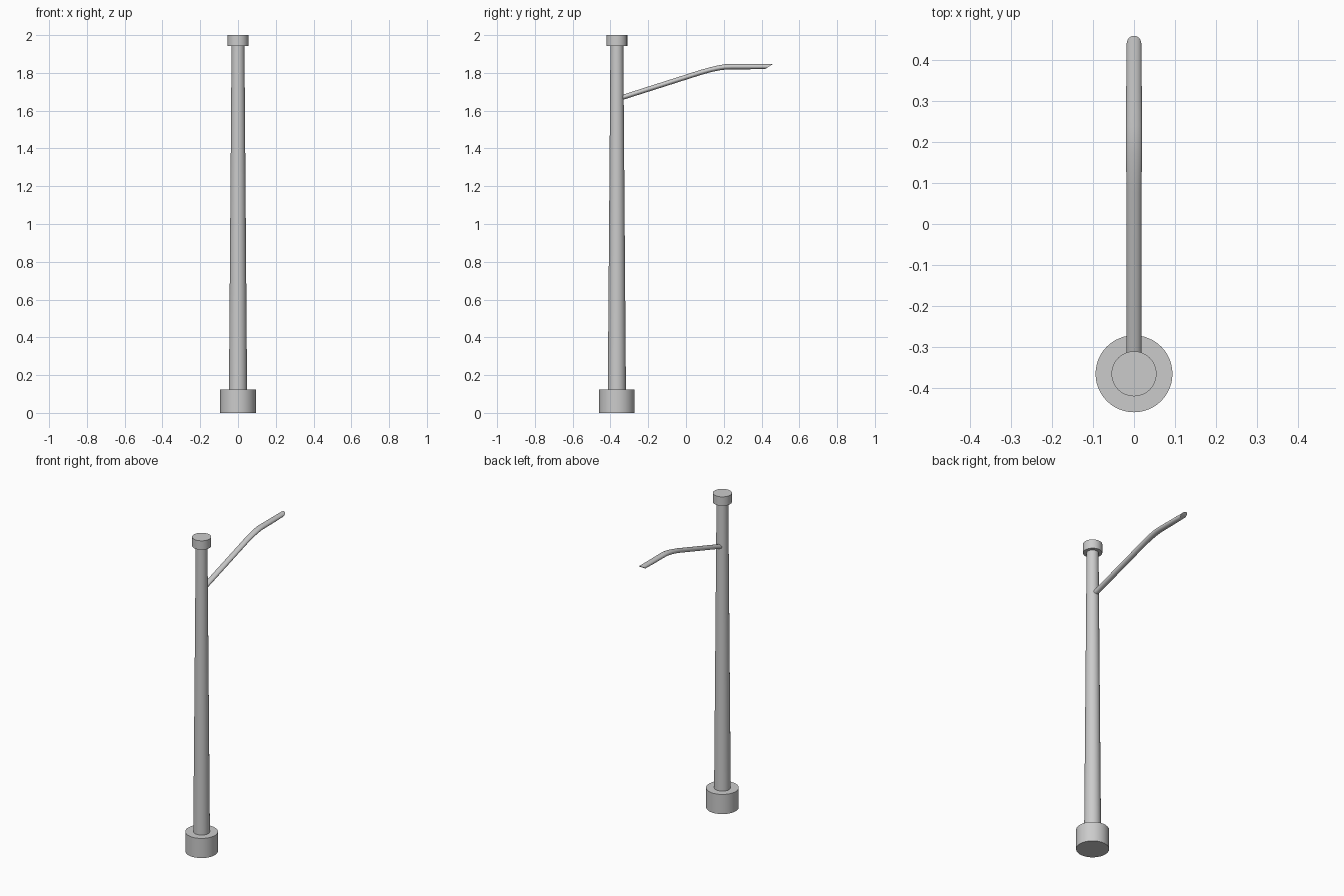
import bpy, bmesh, math

if "Cube" in bpy.data.objects:
    bpy.data.objects.remove(bpy.data.objects["Cube"])

POLE_Y = -0.366
SIDES = 48


def finish(obj):
    bpy.ops.object.select_all(action='DESELECT')
    obj.select_set(True)
    bpy.context.view_layer.objects.active = obj
    bpy.ops.object.shade_smooth_by_angle(angle=math.radians(35))


def cylinder(name, r_bottom, r_top, z0, z1):
    bpy.ops.mesh.primitive_cone_add(vertices=SIDES, radius1=r_bottom, radius2=r_top,
                                    depth=z1 - z0, location=(0, POLE_Y, (z0 + z1) / 2))
    obj = bpy.context.object
    obj.name = name
    finish(obj)
    return obj


def loft(name, stations, sides=24):
    """Elliptical tube along the YZ plane: (y, z, half width, half height, tilt, shear)."""
    bm = bmesh.new()
    rings = []
    for y, z, hw, hh, tilt, shear in stations:
        ring = []
        for i in range(sides):
            a = 2 * math.pi * i / sides
            up = hh * math.sin(a)
            ring.append(bm.verts.new((hw * math.cos(a),
                                      y - up * math.sin(tilt) + shear * math.sin(a),
                                      z + up * math.cos(tilt))))
        rings.append(ring)
    for r0, r1 in zip(rings, rings[1:]):
        for i in range(sides):
            j = (i + 1) % sides
            bm.faces.new((r0[i], r0[j], r1[j], r1[i]))
    bm.faces.new(rings[0])
    bm.faces.new(rings[-1])
    bmesh.ops.recalc_face_normals(bm, faces=bm.faces)
    mesh = bpy.data.meshes.new(name)
    bm.to_mesh(mesh)
    bm.free()
    obj = bpy.data.objects.new(name, mesh)
    bpy.context.collection.objects.link(obj)
    finish(obj)


# Footing, tapered pole and top cap
cylinder("base", 0.094, 0.094, 0.0, 0.125)
cylinder("pole", 0.048, 0.034, 0.12, 1.95)
cylinder("cap", 0.055, 0.055, 1.943, 2.0)

# Arm rising from the pole, bending level into a lamp head with a slanted end
loft("lamp_arm", [
    (-0.350, 1.666, 0.018, 0.013, 0.31, 0),
    (0.080, 1.803, 0.018, 0.013, 0.30, 0),
    (0.130, 1.817, 0.019, 0.013, 0.25, 0),
    (0.175, 1.827, 0.020, 0.0135, 0.18, 0),
    (0.210, 1.832, 0.020, 0.014, 0.08, 0),
    (0.240, 1.833, 0.020, 0.014, 0.0, 0),
    (0.330, 1.833, 0.019, 0.014, 0.0, 0),
    (0.440, 1.834, 0.018, 0.013, 0.0, 0.020),
])
